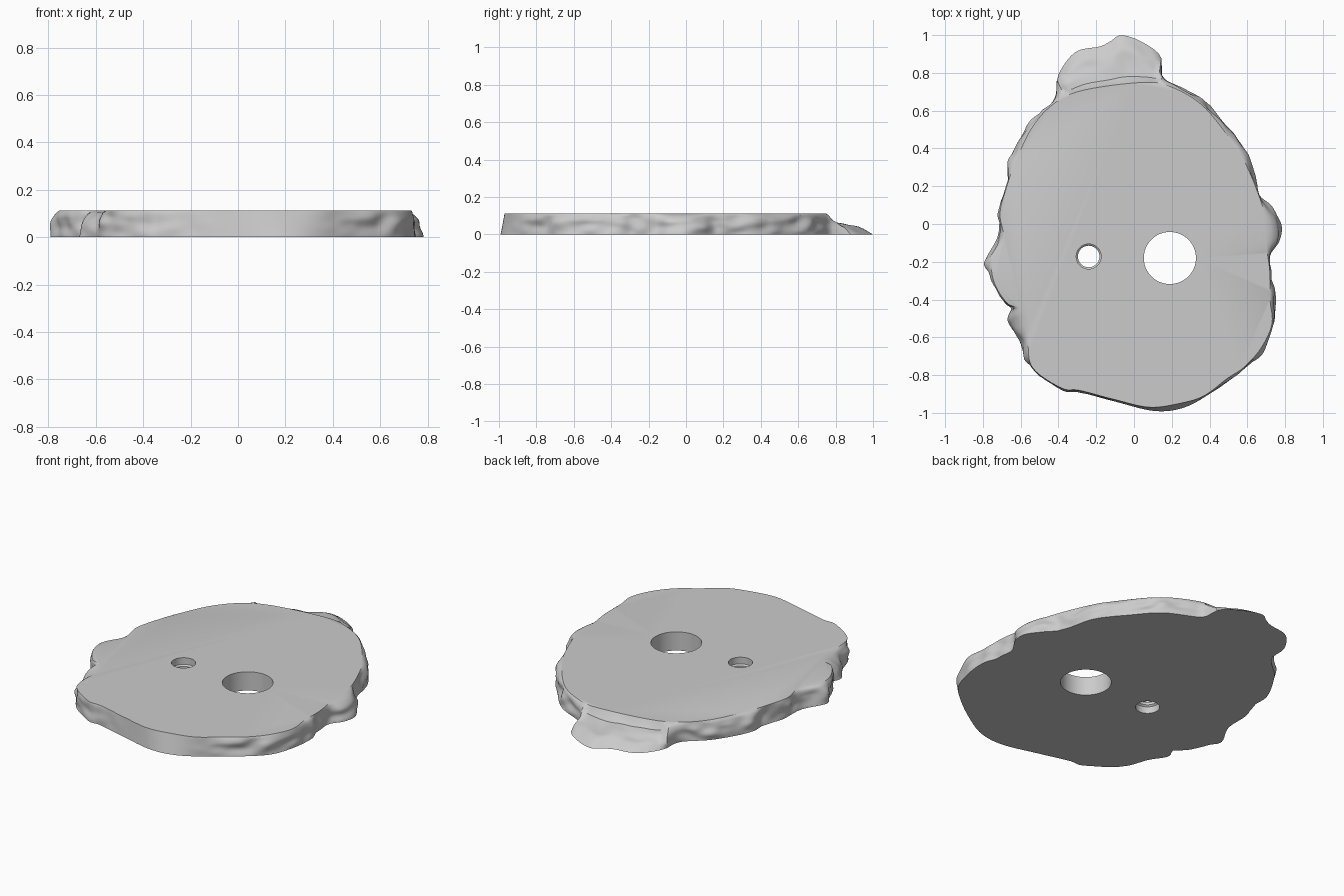
import bpy
import bmesh
from math import atan2, cos, sin, pi, sqrt
from mathutils import Vector, noise

if "Cube" in bpy.data.objects:
    bpy.data.objects.remove(bpy.data.objects["Cube"], do_unlink=True)

HEIGHT = 0.112
CENTRE = Vector((0, -0.1))
SEGMENTS = 320
RINGS = 14

# Outlines in hundredths of a unit, clockwise from the back
TOP = [(6, 75), (21, 72), (37, 62), (53, 42), (59, 32), (65, 18), (69, 5), (70, -11),
       (72, -26), (72, -40), (73, -53), (67, -66), (58, -76), (49, -82), (37, -91),
       (24, -95), (8, -97), (-10, -93), (-29, -88), (-38, -87), (-53, -77), (-56, -66),
       (-55, -54), (-60, -45), (-67, -42), (-74, -31), (-75, -20), (-69, -8), (-71, 5),
       (-68, 18), (-63, 32), (-54, 51), (-42, 64), (-26, 71)]
BASE = [(-7, 100), (3, 97), (14, 89), (16, 77), (35, 67), (48, 53), (60, 37), (65, 18),
        (72, 9), (78, 0), (77, -9), (72, -17), (72, -28), (75, -37), (74, -51), (69, -66),
        (58, -77), (43, -88), (27, -97), (11, -99), (-10, -94), (-29, -89), (-38, -88),
        (-55, -75), (-61, -61), (-67, -51), (-65, -44), (-71, -38), (-76, -27), (-79, -20),
        (-72, -6), (-71, 10), (-67, 21), (-66, 34), (-55, 53), (-42, 66), (-40, 79),
        (-31, 91), (-18, 94), (-12, 97)]


def make_material(name, colour):
    mat = bpy.data.materials.new(name)
    mat.use_nodes = True
    mat.diffuse_color = (*colour, 1)
    mat.node_tree.nodes["Principled BSDF"].inputs["Base Color"].default_value = (*colour, 1)
    return mat


def polar_outline(points, steps=8):
    """Smooth a closed outline and return it as sorted (angle, radius) pairs."""
    pts = [Vector(p) / 100 - CENTRE for p in points]
    n = len(pts)
    polar = []
    for i in range(n):
        a, b, c, d = (pts[(i + k) % n] for k in (-1, 0, 1, 2))
        for s in range(steps):
            t = s / steps
            p = b + (c - a) * t / 2 + (a - b * 2.5 + c * 2 - d / 2) * t**2 \
                + (b * 1.5 - a / 2 - c * 1.5 + d / 2) * t**3
            polar.append((atan2(p.y, p.x), p.length))
    polar.sort()
    first, last = polar[0], polar[-1]
    return [(last[0] - 2 * pi, last[1])] + polar + [(first[0] + 2 * pi, first[1])]


def lookup(pairs, x):
    for (x0, y0), (x1, y1) in zip(pairs, pairs[1:]):
        if x0 <= x <= x1:
            return y0 + (y1 - y0) * (x - x0) / max(x1 - x0, 1e-9)
    return pairs[-1][1]


def smoothstep(x, low, high):
    t = min(max((x - low) / (high - low), 0), 1)
    return t * t * (3 - 2 * t)


def lathe(name, profile, x, y, sides=64):
    """Closed turned solid from (radius, z) pairs."""
    bm = bmesh.new()
    rings = [[bm.verts.new((x + r * cos(2 * pi * i / sides), y + r * sin(2 * pi * i / sides), z))
              for i in range(sides)] for r, z in profile]
    skin(bm, rings)
    return finish(bm, name)


def skin(bm, rings):
    """Join rings with quads and cap both ends."""
    n = len(rings[0])
    for low, high in zip(rings, rings[1:]):
        for i in range(n):
            j = (i + 1) % n
            bm.faces.new((low[i], low[j], high[j], high[i]))
    bm.faces.new(rings[0][::-1])
    bm.faces.new(rings[-1])


def finish(bm, name):
    bmesh.ops.recalc_face_normals(bm, faces=bm.faces[:])
    mesh = bpy.data.meshes.new(name)
    bm.to_mesh(mesh)
    bm.free()
    obj = bpy.data.objects.new(name, mesh)
    bpy.context.collection.objects.link(obj)
    return obj


# Rock slab: flat top and bottom, rugged flank, low ledge at the back
top_polar, base_polar = polar_outline(TOP), polar_outline(BASE)
LEDGE = [(0, HEIGHT), (0.06, 0.09), (0.13, 0.068), (0.4, 0.06), (0.7, 0.038), (1, 0)]
bm = bmesh.new()
rings = [[] for _ in range(RINGS + 1)]
for i in range(SEGMENTS):
    angle = -pi + 2 * pi * (i + 0.5) / SEGMENTS
    direction = Vector((cos(angle), sin(angle)))
    r_top = lookup(top_polar, angle)
    r_base = max(lookup(base_polar, angle), r_top + 0.004)
    overhang = r_base - r_top
    ledge = smoothstep(overhang, 0.09, 0.15)
    # The front edge is worn smooth
    front = CENTRE.y + direction.y * r_top
    rough = smoothstep(front, -0.95, -0.8)
    for k in range(RINGS + 1):
        t = k / RINGS
        reach = 1 - t
        flank = sqrt(max(1 - t * t, 0)) * rough + reach * (1 - rough)
        out = ledge * reach + (1 - ledge) * flank
        z = ledge * lookup(LEDGE, reach) + (1 - ledge) * t * HEIGHT
        spot = Vector((direction.x * r_top, direction.y * r_top, z * 1.4))
        fade = sin(pi * t) * rough
        bump = noise.noise(spot * 11) * 0.022 * fade
        z += noise.noise(spot * 14 + Vector((0, reach * 2, 5))) * 0.014 * fade * ledge
        p = CENTRE + direction * (r_top + overhang * out + bump * (1 - ledge))
        rings[k].append(bm.verts.new((p.x, p.y, z)))
skin(bm, rings)
slab = finish(bm, "rock_slab")

# Through holes: one plain, one narrowed by a lip half way down
cutters = [
    lathe("large_hole_cutter", [(0.138, -0.1), (0.138, 0.3)], 0.19, -0.18),
    lathe("small_hole_cutter", [(0.066, -0.1), (0.066, 0.04), (0.057, 0.048), (0.057, 0.064),
                                (0.066, 0.072), (0.066, 0.3)], -0.24, -0.172),
]
bpy.context.view_layer.objects.active = slab
slab.select_set(True)
for cutter in cutters:
    cutter.hide_render = True
    cut = slab.modifiers.new(cutter.name, "BOOLEAN")
    cut.operation = "DIFFERENCE"
    cut.solver = "EXACT"
    cut.object = cutter
    bpy.ops.object.modifier_apply(modifier=cut.name)
    bpy.data.objects.remove(cutter, do_unlink=True)

# Single stone colour, smooth flank with crisp rims
slab.data.materials.clear()
slab.data.materials.append(make_material("stone_grey", (0.6, 0.6, 0.6)))
bpy.ops.object.shade_smooth_by_angle(angle=pi / 5)
